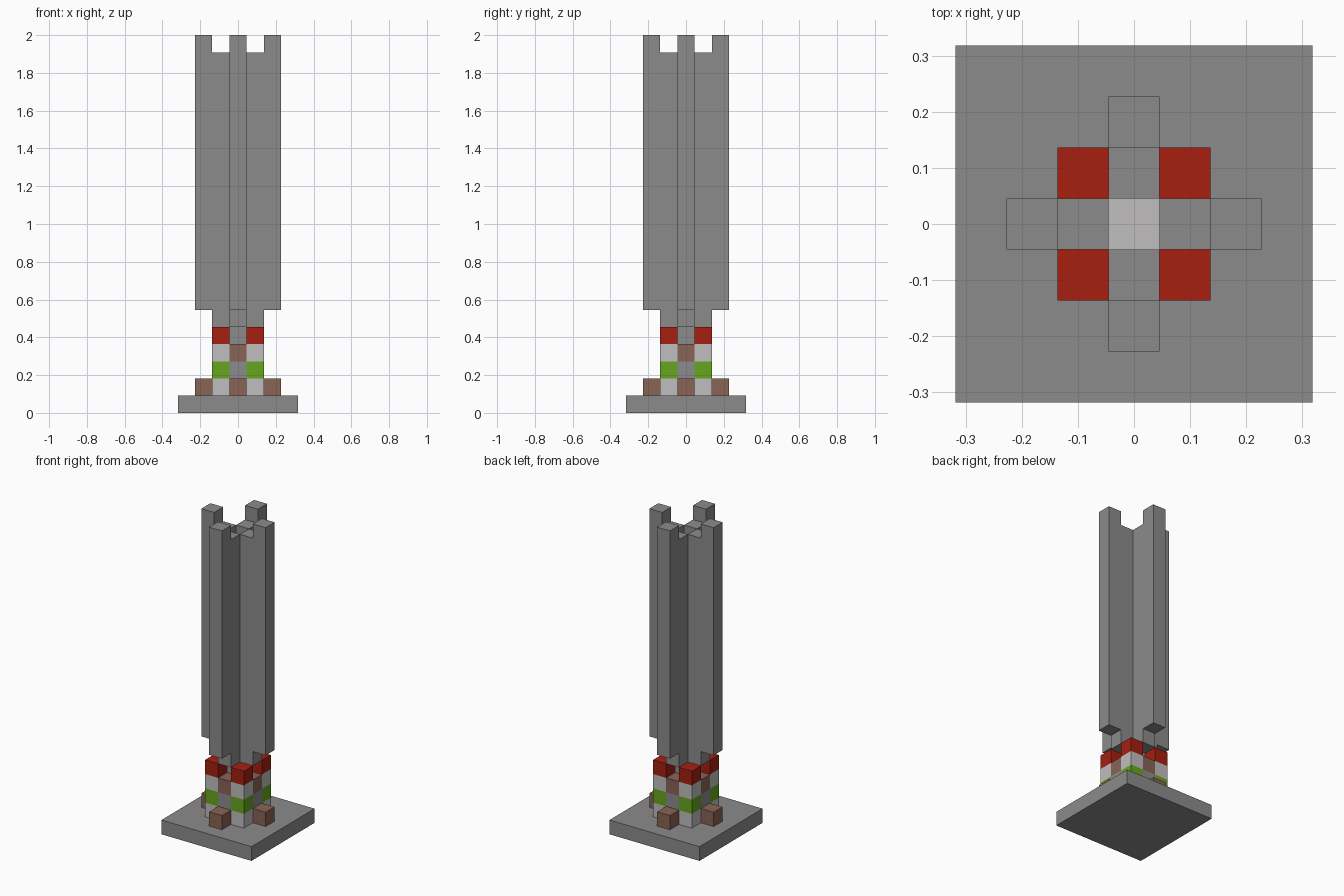
import bpy
import bmesh
from math import pi
from mathutils import Matrix, Vector

U = 2 / 22  # one block

cube = bpy.data.objects.get("Cube")
if cube:
    bpy.data.objects.remove(cube, do_unlink=True)


def material(name, rgb):
    mat = bpy.data.materials.new(name)
    mat.use_nodes = True
    mat.diffuse_color = (*rgb, 1)
    mat.node_tree.nodes["Principled BSDF"].inputs["Base Color"].default_value = (*rgb, 1)
    return mat


GREY = material("stone_grey", (0.26, 0.26, 0.26))
PALE = material("pale_grey", (0.53, 0.515, 0.515))
RED = material("red", (0.38, 0.014, 0.005))
GREEN = material("green", (0.135, 0.38, 0.014))
BROWN = material("brown", (0.25, 0.127, 0.09))


def finish(name, bm, mat):
    """Scale from blocks to units and link the mesh as an object."""
    bmesh.ops.recalc_face_normals(bm, faces=bm.faces)
    bm.transform(Matrix.Scale(U, 4))
    mesh = bpy.data.meshes.new(name)
    bm.to_mesh(mesh)
    bm.free()
    mesh.materials.append(mat)
    obj = bpy.data.objects.new(name, mesh)
    bpy.context.scene.collection.objects.link(obj)
    return obj


def block(name, mat, x, y, bottom, top, width=1):
    """Square block centred at x, y, between two heights."""
    bm = bmesh.new()
    place = Matrix.Translation((x, y, (bottom + top) / 2))
    size = Matrix.Diagonal((width, width, top - bottom, 1))
    bmesh.ops.create_cube(bm, size=1, matrix=place @ size)
    return finish(name, bm, mat)


def shaft_arm(name, angle):
    """Extruded side profile: stepped foot, tall fin and raised tip."""
    profile = [(0.5, 5), (1.5, 5), (1.5, 6), (2.5, 6),
               (2.5, 22), (1.5, 22), (1.5, 21), (0.5, 21)]
    bm = bmesh.new()
    face = bm.faces.new([bm.verts.new((r, -0.5, z)) for r, z in profile])
    ext = bmesh.ops.extrude_face_region(bm, geom=[face], use_keep_orig=True)
    verts = [v for v in ext["geom"] if isinstance(v, bmesh.types.BMVert)]
    bmesh.ops.translate(bm, verts=verts, vec=Vector((0, 1, 0)))
    bm.transform(Matrix.Rotation(angle, 4, "Z"))
    return finish(name, bm, GREY)


# Foundation and inner core
block("base_slab", GREY, 0, 0, 0, 1, 7)
block("core", GREY, 0, 0, 1, 5)
block("shaft_floor", PALE, 0, 0, 5, 6)

# Banded corner stacks
bands = [("lower_pale", PALE), ("green", GREEN), ("upper_pale", PALE), ("red", RED)]
for sx, side in ((-1, "right"), (1, "left")):
    for sy, end in ((-1, "front"), (1, "back")):
        for i, (label, mat) in enumerate(bands, start=1):
            block(f"{end}_{side}_{label}_block", mat, sx, sy, i, i + 1)

# Four sides: wall, brown insert, footing and tall arm
sides = [("left", 1, 0), ("back", 0, 1), ("right", -1, 0), ("front", 0, -1)]
for i, (side, dx, dy) in enumerate(sides):
    block(f"{side}_wall", GREY, dx, dy, 1, 3)
    block(f"{side}_brown_insert", BROWN, dx, dy, 3, 4)
    block(f"{side}_footing", BROWN, 2 * dx, 2 * dy, 1, 2)
    shaft_arm(f"{side}_shaft_arm", i * pi / 2)
